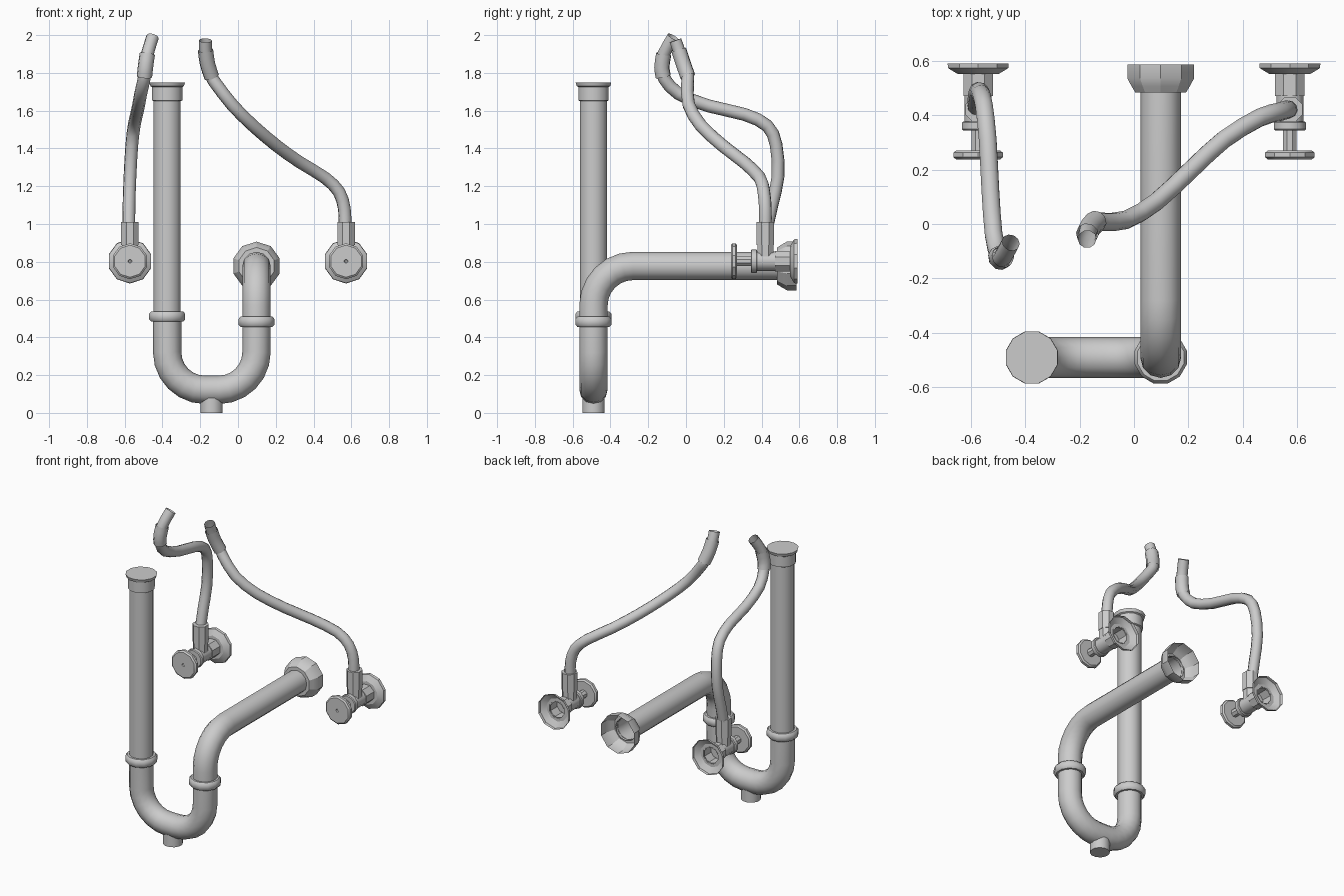
import bpy, bmesh, math
from mathutils import Vector, Matrix

if "Cube" in bpy.data.objects:
    bpy.data.objects.remove(bpy.data.objects["Cube"])


def finish(name, bm, angle=40):
    bmesh.ops.recalc_face_normals(bm, faces=bm.faces)
    me = bpy.data.meshes.new(name)
    bm.to_mesh(me)
    bm.free()
    ob = bpy.data.objects.new(name, me)
    bpy.context.collection.objects.link(ob)
    bpy.ops.object.select_all(action='DESELECT')
    ob.select_set(True)
    bpy.context.view_layer.objects.active = ob
    bpy.ops.object.shade_smooth_by_angle(angle=math.radians(angle))
    return ob


def bridge(bm, rings):
    n = len(rings[0])
    for a, b in zip(rings, rings[1:]):
        for i in range(n):
            j = (i + 1) % n
            bm.faces.new((a[i], a[j], b[j], b[i]))


def lathe(name, centre, axis, profile, sides=12, cap0=False, cap1=False, angle=40):
    """Turn (distance along axis, radius) pairs round a line through centre."""
    bm = bmesh.new()
    rot = Vector((0, 0, 1)).rotation_difference(Vector(axis)).to_matrix()
    rings = []
    for d, r in profile:
        ring = []
        for i in range(sides):
            t = 2 * math.pi * (i + 0.5) / sides
            ring.append(bm.verts.new(Vector(centre) + rot @ Vector((r * math.cos(t), r * math.sin(t), d))))
        rings.append(ring)
    bridge(bm, rings)
    if cap0:
        bm.faces.new(rings[0])
    if cap1:
        bm.faces.new(rings[-1])
    return finish(name, bm, angle)


def tube(name, pts, r, sides=12):
    """Sweep an open round section along a path without twist."""
    bm = bmesh.new()
    pts = [Vector(p) for p in pts]
    rings, prev, side = [], None, None
    for i, p in enumerate(pts):
        t = (pts[min(i + 1, len(pts) - 1)] - pts[max(i - 1, 0)]).normalized()
        if prev is None:
            side = t.orthogonal().normalized()
        else:
            side = prev.rotation_difference(t) @ side
        prev = t
        other = t.cross(side)
        rings.append([bm.verts.new(p + r * (side * math.cos(a) + other * math.sin(a)))
                      for a in (2 * math.pi * (k + 0.5) / sides for k in range(sides))])
    bridge(bm, rings)
    return finish(name, bm, 60)


def rounded(path, radius, steps=6):
    """Replace the corners of a path by arcs."""
    path = [Vector(p) for p in path]
    out = [path[0]]
    for a, b, c in zip(path, path[1:], path[2:]):
        u, v = (a - b).normalized(), (c - b).normalized()
        centre = b + radius * (u + v)
        for k in range(steps + 1):
            t = math.pi / 2 * k / steps
            out.append(centre - radius * (v * math.cos(t) + u * math.sin(t)))
    return out + [path[-1]]


def spline(pts, steps=3):
    """Smooth path through the points."""
    p = [Vector(q) for q in pts]
    p = [2 * p[0] - p[1]] + p + [2 * p[-1] - p[-2]]
    out = []
    for a, b, c, d in zip(p, p[1:], p[2:], p[3:]):
        for k in range(steps):
            t = k / steps
            out.append(0.5 * (2 * b + (c - a) * t + (2 * a - 5 * b + 4 * c - d) * t ** 2
                              + (3 * b - a - 3 * c + d) * t ** 3))
    return out + [p[-2]]


XL, XR, YP, R = -0.375, 0.098, -0.49, 0.075
UP, BACK = (0, 0, 1), (0, 1, 0)

# Drain tailpiece and its closed flared cap
lathe("tailpiece", (XL, YP, 0), UP, [(0.5, 0.074), (1.66, 0.074)])
lathe("drain_cap", (XL, YP, 0), UP,
      [(1.65, 0.074), (1.655, 0.083), (1.725, 0.083), (1.73, 0.092), (1.75, 0.098)], cap0=True, cap1=True)

# U trap, cleanout stub and waste arm running to the wall
tube("trap_bend", rounded([(XL, YP, 0.51), (XL, YP, 0.122), (XR, YP, 0.122), (XR, YP, 0.48)], 0.2), R)
lathe("cleanout_plug", (-0.14, YP, 0), UP, [(0, 0.061), (0.09, 0.061)], cap0=True)
tube("waste_arm", rounded([(XR, YP, 0.48), (XR, YP, 0.778), (XR, 0.50, 0.778)], 0.21), R)

# Slip nuts on the trap
for side, x, z in (("left", XL, 0.51), ("right", XR, 0.482)):
    lathe("slip_nut_" + side, (x, YP, z), UP,
          [(-0.027, 0.07), (-0.027, 0.088), (-0.014, 0.099), (0.014, 0.099), (0.027, 0.088), (0.027, 0.07)])

# Wall flange of the waste arm, hollow at the back
lathe("drain_flange", (XR, 0, 0.778), BACK,
      [(0.483, 0.073), (0.483, 0.098), (0.505, 0.112), (0.535, 0.129), (0.586, 0.129)], sides=10, angle=30)

# Shut-off valves
for side, x in (("left", -0.572), ("right", 0.572)):
    c = (x, 0, 0.803)
    lathe("valve_flange_" + side, c, BACK,
          [(0.55, 0.052), (0.55, 0.078), (0.572, 0.116), (0.59, 0.118)], sides=10, angle=30)
    lathe("valve_nut_" + side, c, BACK, [(0.47, 0.059), (0.552, 0.059)], sides=8, cap0=True, angle=20)
    lathe("valve_body_" + side, c, BACK, [(0.37, 0.052), (0.48, 0.052)], sides=10, cap0=True, cap1=True)
    lathe("valve_collar_" + side, c, BACK, [(0.343, 0.057), (0.348, 0.062), (0.372, 0.062), (0.377, 0.057)],
          sides=10, cap0=True, cap1=True)
    lathe("valve_stem_" + side, c, BACK, [(0.26, 0.027), (0.35, 0.027)], sides=8)
    lathe("valve_handle_" + side, c, BACK,
          [(0.243, 0.006), (0.237, 0.01), (0.237, 0.085), (0.245, 0.095), (0.262, 0.095), (0.27, 0.085)],
          sides=10, cap0=True, cap1=True, angle=30)
    lathe("hose_nut_" + side, (x, 0.42, 0), UP, [(0.80, 0.046), (0.89, 0.046), (0.89, 0.05), (1.01, 0.05)],
          sides=8, cap1=True, angle=20)

# Supply hoses with a thicker sleeve near the open top end
hoses = {
    "left": ([(-0.578, 0.43, 0.99), (-0.577, 0.455, 1.1), (-0.572, 0.487, 1.25), (-0.562, 0.477, 1.42),
              (-0.55, 0.43, 1.52), (-0.537, 0.31, 1.58), (-0.527, 0.12, 1.625), (-0.515, -0.04, 1.69),
              (-0.497, -0.115, 1.77)],
             [(-0.495, -0.12, 1.78), (-0.49, -0.128, 1.83), (-0.48, -0.118, 1.9)],
             (-0.452, -0.068, 1.99)),
    "right": ([(0.567, 0.42, 0.99), (0.563, 0.42, 1.08), (0.535, 0.412, 1.17), (0.46, 0.39, 1.245),
               (0.33, 0.31, 1.325), (0.21, 0.2, 1.41), (0.08, 0.08, 1.52), (-0.03, 0.015, 1.63),
               (-0.115, 0.008, 1.74), (-0.14, 0.01, 1.78)],
              [(-0.14, 0.01, 1.78), (-0.162, -0.015, 1.85), (-0.172, -0.038, 1.92)],
              (-0.172, -0.056, 1.972)),
}
for side, (low, sleeve, tip) in hoses.items():
    tube("supply_hose_" + side, spline(low + sleeve[1:] + [tip], 2), 0.034, 10)
    tube("hose_sleeve_" + side, spline(sleeve, 2), 0.041, 10)
